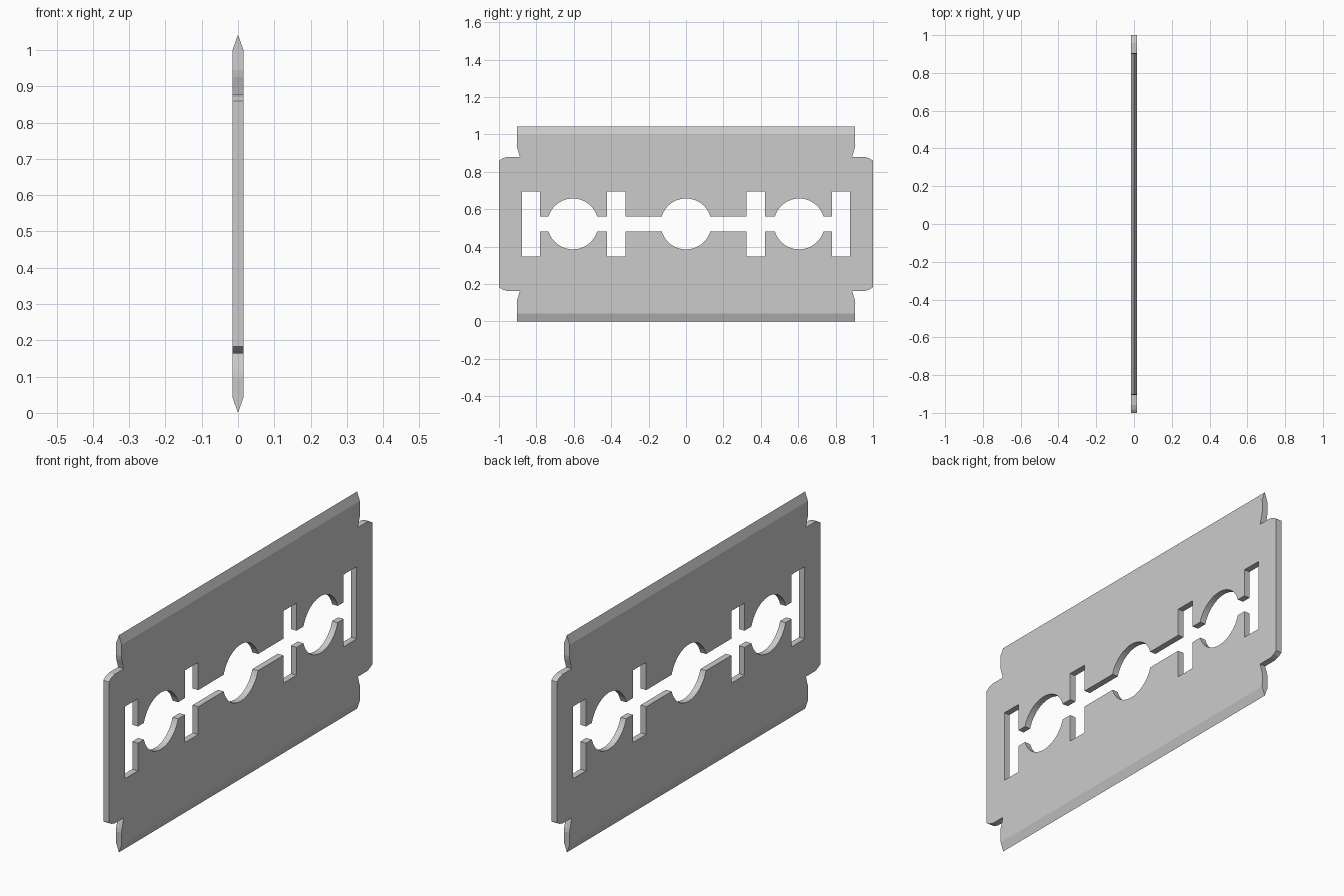
import bpy, bmesh, math
from mathutils import Vector

if "Cube" in bpy.data.objects:
    bpy.data.objects.remove(bpy.data.objects["Cube"])

HEIGHT, HALF_T, BEVEL = 1.042, 0.015, 0.042
MID = HEIGHT / 2


def prism(name, points, direction):
    """Extrude a closed 3D polygon along a direction into a solid."""
    bm = bmesh.new()
    face = bm.faces.new([bm.verts.new(p) for p in points])
    ext = bmesh.ops.extrude_face_region(bm, geom=[face])
    verts = [g for g in ext["geom"] if isinstance(g, bmesh.types.BMVert)]
    bmesh.ops.translate(bm, verts=verts, vec=Vector(direction))
    bmesh.ops.recalc_face_normals(bm, faces=bm.faces)
    mesh = bpy.data.meshes.new(name)
    bm.to_mesh(mesh)
    bm.free()
    ob = bpy.data.objects.new(name, mesh)
    bpy.context.collection.objects.link(ob)
    return ob


def four_way(quarter):
    """Mirror a quarter outline (y, z above middle), ordered from y=0 outward."""
    top = [(-y, z) for y, z in reversed(quarter) if y > 1e-6] + quarter
    loop = top + [(y, -z) for y, z in reversed(top)]
    return [(-0.1, y, MID + z) for y, z in loop]


def arc(cy, r, start, end, n):
    return [(cy + r * math.cos(start + (end - start) * i / n),
             r * math.sin(start + (end - start) * i / n)) for i in range(n + 1)]


def boolean(ob, cutter, operation):
    cutter.hide_render = True
    mod = ob.modifiers.new(operation.title(), "BOOLEAN")
    mod.operation, mod.solver, mod.object = operation, "EXACT", cutter
    bpy.context.view_layer.objects.active = ob
    bpy.ops.object.modifier_apply(modifier=mod.name)
    bpy.data.objects.remove(cutter, do_unlink=True)


# Plate with a sharpened edge along the top and bottom
section = [(0, 0), (HALF_T, BEVEL), (HALF_T, HEIGHT - BEVEL),
           (0, HEIGHT), (-HALF_T, HEIGHT - BEVEL), (-HALF_T, BEVEL)]
blade = prism("blade", [(x, -1.2, z) for x, z in section], (0, 2.4, 0))

# Outer silhouette with notched corners
outline = [(0.903, 0.6), (0.903, 0.48), (0.905, 0.424), (0.902, 0.405),
           (0.895, 0.382), (0.891, 0.369), (0.888, 0.358), (0.957, 0.358),
           (0.982, 0.35), (1.0, 0.338)]
boolean(blade, prism("outline_cutter", four_way(outline), (0.2, 0, 0)), "INTERSECT")

# Central slot with three round holes and four upright slots
R, S, H = 0.136, 0.04, 0.173
a = math.asin(S / R)
slot = (arc(0, R, math.pi / 2, a, 12)
        + [(0.323, S), (0.323, H), (0.423, H), (0.423, S)]
        + arc(0.605, R, math.pi - a, a, 24)
        + [(0.78, S), (0.78, H), (0.878, H)])
boolean(blade, prism("slot_cutter", four_way(slot), (0.2, 0, 0)), "DIFFERENCE")
